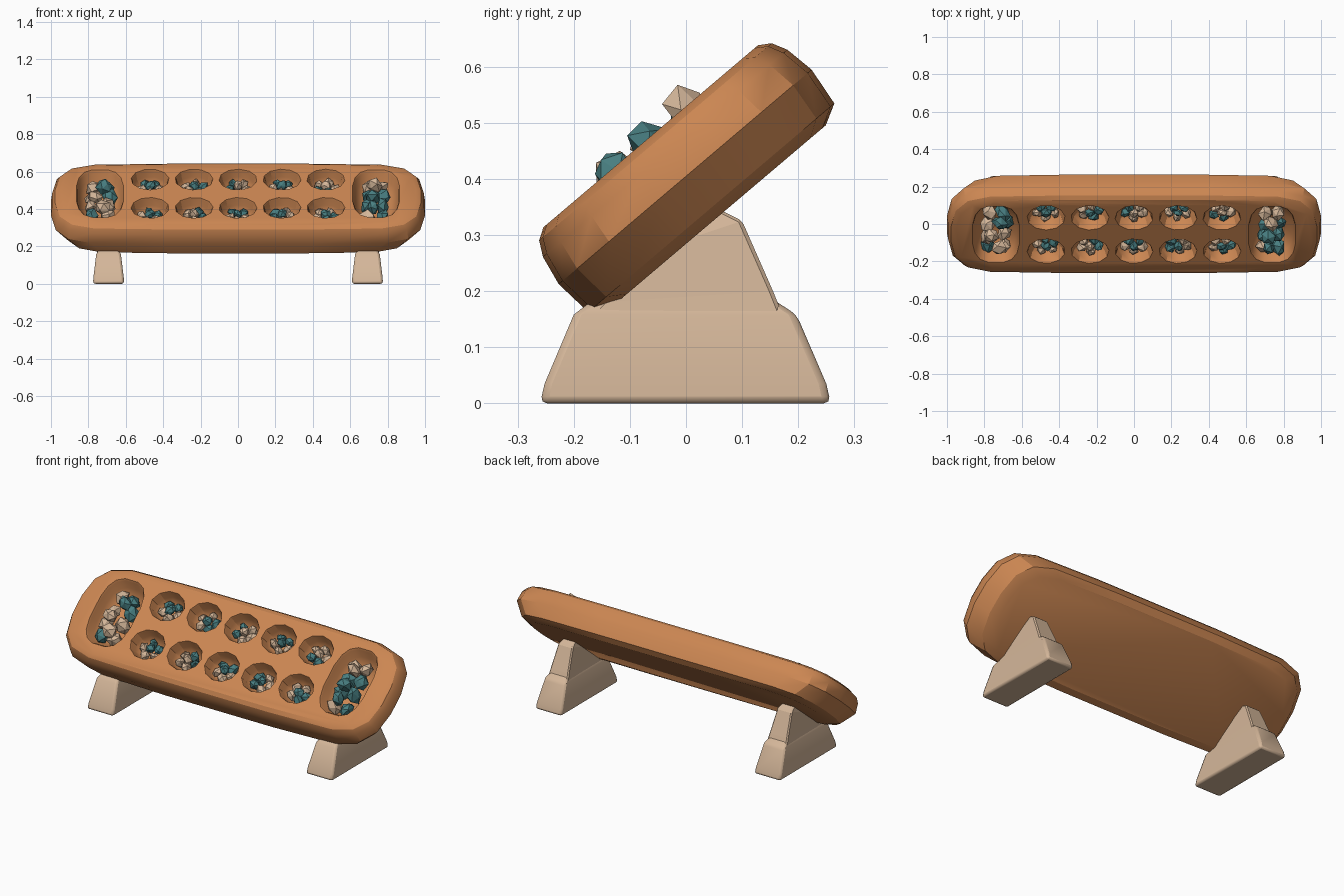
import bpy, bmesh, math, random
from mathutils import Vector, Matrix, Euler

if "Cube" in bpy.data.objects:
    bpy.data.objects.remove(bpy.data.objects["Cube"])

random.seed(7)
TILT = math.radians(40.3)
FRAME = Matrix.Translation((0, 0.199, 0.167)) @ Matrix.Rotation(TILT, 4, 'X')


def material(name, rgb):
    m = bpy.data.materials.new(name)
    m.diffuse_color = (*rgb, 1)
    m.use_nodes = True
    m.node_tree.nodes["Principled BSDF"].inputs["Base Color"].default_value = m.diffuse_color
    return m


wood = material("orange wood", (0.60, 0.24, 0.085))
cream = material("cream stone", (0.66, 0.47, 0.32))
teal = material("teal stone", (0.065, 0.21, 0.22))


def loft(bm, rings):
    """Closed solid through a stack of equal-sized point rings."""
    vs = [[bm.verts.new(p) for p in r] for r in rings]
    n = len(vs[0])
    for a, b in zip(vs, vs[1:]):
        for i in range(n):
            j = (i + 1) % n
            bm.faces.new((a[i], a[j], b[j], b[i]))
    bm.faces.new(vs[0][::-1])
    bm.faces.new(vs[-1])


def finish(bm, name, mat, smooth=None):
    bmesh.ops.recalc_face_normals(bm, faces=bm.faces)
    me = bpy.data.meshes.new(name)
    bm.to_mesh(me)
    bm.free()
    ob = bpy.data.objects.new(name, me)
    bpy.context.collection.objects.link(ob)
    me.materials.append(mat)
    if smooth:
        activate(ob)
        bpy.ops.object.shade_smooth_by_angle(angle=math.radians(smooth))
    return ob


def activate(ob):
    bpy.ops.object.select_all(action='DESELECT')
    ob.select_set(True)
    bpy.context.view_layer.objects.active = ob


# Board: long rounded slab with bulging sides
QUAD = [(1.0, 0.2), (0.975, 0.6), (0.91, 0.85), (0.79, 0.965), (0.4, 0.995)]


def outline(hx, hy, z):
    q = [(hx - (1 - a), hy * b) for a, b in QUAD]
    pts = q + [(-x, y) for x, y in q[::-1]]
    pts += [(-x, -y) for x, y in pts]
    return [Vector((x, y, z)) for x, y in pts]


bm = bmesh.new()
loft(bm, [outline(1 - dx, 0.297 - dy, z) for z, dx, dy in (
    (0.218, 0.11, 0.045), (0.238, 0.06, 0.008), (0.31, 0.0, 0.0),
    (0.365, 0.006, 0.010), (0.392, 0.022, 0.024), (0.405, 0.05, 0.045))])
board = finish(bm, "board", wood)


# Bowl cutters: ten cups and two end stores
def bowl(bm, cx, cy, rx, ry, depth, sides, power):
    rings = []
    spin = random.uniform(0, 1) if power == 1 else math.pi / sides
    for t, s in ((-1, 0.35), (-0.82, 0.66), (-0.45, 0.9), (-0.08, 0.98), (0.0, 1.02), (0.4, 1.05)):
        ring = []
        for i in range(sides):
            a = 2 * math.pi * i / sides + spin
            c, d = math.cos(a), math.sin(a)
            ring.append(Vector((cx + rx * s * math.copysign(abs(c) ** power, c),
                                cy + ry * s * math.copysign(abs(d) ** power, d),
                                0.405 + t * depth)))
        rings.append(ring)
    loft(bm, rings)


cups = [(x, y) for x in (-0.47, -0.235, 0, 0.235, 0.47) for y in (-0.108, 0.126)]
stores = [(-0.738, 0.01), (0.738, 0.01)]
bm = bmesh.new()
for x, y in cups:
    bowl(bm, x, y, 0.1, 0.084, 0.1, 11, 1)
for x, y in stores:
    bowl(bm, x, y, 0.125, 0.195, 0.125, 16, 0.7)
cutter = finish(bm, "bowl_cutter", wood)
cutter.hide_render = True
mod = board.modifiers.new("bowls", 'BOOLEAN')
mod.object = cutter
mod.solver = 'EXACT'
activate(board)
bpy.ops.object.modifier_apply(modifier=mod.name)
bpy.data.objects.remove(cutter)
bpy.ops.object.shade_smooth_by_angle(angle=math.radians(28))
board.matrix_world = FRAME

# Seeds: faceted pebbles piled in the bowls
piles = {"teal": bmesh.new(), "cream": bmesh.new()}


def seed(colour, x, y, z, r):
    m = (Matrix.Translation((x, y, z))
         @ Euler([random.uniform(0, 6.28) for _ in range(3)]).to_matrix().to_4x4()
         @ Matrix.Diagonal((random.uniform(1.0, 1.3), 1.0, random.uniform(0.75, 0.95), 1)))
    out = bmesh.ops.create_icosphere(piles[colour], subdivisions=1, radius=r, matrix=m)
    for v in out["verts"]:
        v.co += Vector([random.uniform(-0.12, 0.12) * r for _ in range(3)])


for x, y in cups:
    start = random.uniform(0, 6.28)
    for i in range(5):
        a = start + i * 2 * math.pi / 5
        seed("teal" if i in (0, 1) else "cream", x + 0.047 * math.cos(a),
             y - 0.004 + 0.037 * math.sin(a), 0.345, 0.029)
    seed(random.choice(("teal", "cream")), x, y, 0.362, 0.028)

for sx, sy in stores:
    for row in range(4):
        for col in (-1, 1):
            tealish = (row >= 2 and col > 0) or (row == 0 and col < 0) if sx < 0 \
                else row in (1, 2) or (row == 0 and col > 0)
            seed("teal" if tealish else "cream", sx + col * 0.042 + random.uniform(-0.012, 0.012),
                 sy - 0.125 + row * 0.078 + random.uniform(-0.01, 0.01), 0.35, 0.043)
    for k, dy in enumerate((-0.1, -0.02, 0.07)):
        tealish = k == 2 if sx < 0 else k < 2
        seed("teal" if tealish else "cream", sx + random.uniform(-0.03, 0.03),
             sy + dy, 0.395, 0.042)

for colour, mat in (("teal", teal), ("cream", cream)):
    finish(piles[colour], colour + "_seeds", mat).matrix_world = FRAME


# Stands: tapered foot with a wedge rising under the board
def slab(x, hx, y0, y1, z0, z1=None):
    z1 = z0 if z1 is None else z1
    return [Vector((x - hx, y0, z0)), Vector((x + hx, y0, z0)),
            Vector((x + hx, y1, z1)), Vector((x - hx, y1, z1))]


for side, x in (("left", -0.692), ("right", 0.692)):
    bm = bmesh.new()
    loft(bm, [slab(x, 0.083, -0.26, 0.258, 0.0), slab(x, 0.081, -0.252, 0.25, 0.035),
              slab(x, 0.066, -0.2, 0.197, 0.158), slab(x, 0.05, -0.165, 0.155, 0.185)])
    foot = finish(bm, side + "_foot", cream)
    bev = foot.modifiers.new("bevel", 'BEVEL')
    bev.width = 0.012
    bev.segments = 2
    activate(foot)
    bpy.ops.object.shade_smooth_by_angle(angle=math.radians(35))

    bm = bmesh.new()
    loft(bm, [slab(x, 0.064, -0.18, 0.175, 0.15), slab(x, 0.058, -0.15, 0.155, 0.18, 0.2),
              slab(x, 0.046, -0.02, 0.10, 0.285, 0.325), slab(x, 0.036, 0.03, 0.06, 0.33, 0.345)])
    wedge = finish(bm, side + "_wedge", cream)
    bev = wedge.modifiers.new("bevel", 'BEVEL')
    bev.width = 0.006
    bev.segments = 1
